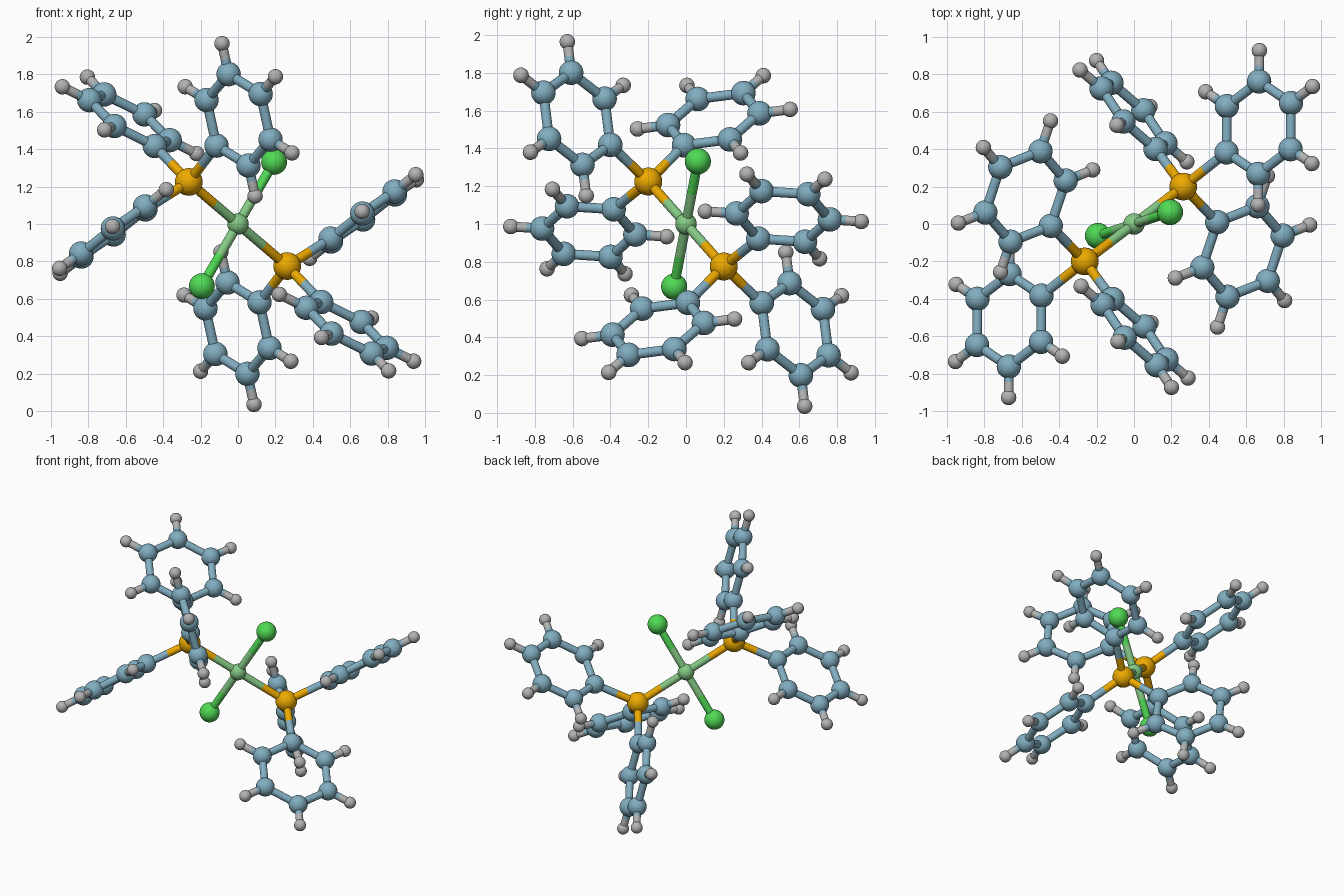
import bpy, bmesh
from mathutils import Vector, Matrix

if "Cube" in bpy.data.objects:
    bpy.data.objects.remove(bpy.data.objects["Cube"])

CENTRE = Vector((0, 0, 1))
BOND_R = 0.026
COLOURS = {
    "carbon": (0.22, 0.42, 0.53, 1),
    "hydrogen": (0.45, 0.45, 0.45, 1),
    "phosphorus": (0.85, 0.40, 0.0, 1),
    "chlorine": (0.08, 0.70, 0.09, 1),
    "nickel": (0.24, 0.60, 0.24, 1),
}
RADII = {"carbon": 0.065, "hydrogen": 0.041, "phosphorus": 0.074,
         "chlorine": 0.069, "nickel": 0.057}

materials = {}
for element, colour in COLOURS.items():
    materials[element] = bpy.data.materials.new(element)
    materials[element].diffuse_color = colour

parts = {}


def part(group, element):
    """Mesh under construction for one element of one group."""
    key = (group, element)
    if key not in parts:
        parts[key] = bmesh.new()
    return parts[key]


def atom(group, element, pos):
    bmesh.ops.create_uvsphere(part(group, element), u_segments=32, v_segments=16,
                              radius=RADII[element], matrix=Matrix.Translation(pos))


def stick(group, element, a, b):
    d = b - a
    m = Matrix.Translation((a + b) / 2) @ d.to_track_quat('Z', 'Y').to_matrix().to_4x4()
    bmesh.ops.create_cone(part(group, element), cap_ends=True, segments=24,
                          radius1=BOND_R, radius2=BOND_R, depth=d.length, matrix=m)


def bond(group, e1, a, e2, b):
    """Two-tone bond, each half in the colour of its own atom."""
    mid = (a + b) / 2
    if e1 == e2:
        stick(group, e1, a, b)
    else:
        stick(group, e1, a, mid)
        stick(group, e2, mid, b)


def ring(group, p, centre, first, second):
    """Six-carbon ring; first points to the carbon attached to p."""
    dirs = [first, second, second - first, -first, -second, first - second]
    carbons = [centre + d for d in dirs]
    for i, c in enumerate(carbons):
        atom(group, "carbon", c)
        bond(group, "carbon", c, "carbon", carbons[(i + 1) % 6])
        if i:
            h = centre + dirs[i] * 1.67
            atom(group, "hydrogen", h)
            bond(group, "carbon", c, "hydrogen", h)
    bond(group, "phosphorus", p, "carbon", carbons[0])


# Positions relative to the central atom
PHOS = Vector((-0.263, -0.20, 0.225))
CHLOR = Vector((0.193, 0.063, 0.332))
RINGS = [  # name, centre, direction to first carbon, direction to second carbon
    ("upper_ring", (0.003, -0.578, 0.557), (-0.118, 0.177, -0.138), (-0.171, 0.147, 0.106)),
    ("back_ring", (-0.58, 0.147, 0.555), (0.135, -0.157, -0.138), (0.215, 0.085, -0.107)),
    ("outer_ring", (-0.667, -0.515, -0.04), (0.172, 0.132, 0.118), (0.170, -0.115, 0.134)),
]

# Central atom, then both halves by point inversion
atom("centre", "nickel", CENTRE)
for side, s in (("left", 1), ("right", -1)):
    p = CENTRE + PHOS * s
    cl = CENTRE + CHLOR * s
    atom(side, "phosphorus", p)
    atom(side, "chlorine", cl)
    bond(side, "nickel", CENTRE, "phosphorus", p)
    bond(side, "nickel", CENTRE, "chlorine", cl)
    for name, c, u, v in RINGS:
        ring(f"{side}_{name}", p, CENTRE + Vector(c) * s, Vector(u) * s, Vector(v) * s)

# Turn each group into an object
for (group, element), bm in parts.items():
    name = f"{group}_{element}"
    mesh = bpy.data.meshes.new(name)
    bm.to_mesh(mesh)
    bm.free()
    mesh.materials.append(materials[element])
    obj = bpy.data.objects.new(name, mesh)
    bpy.context.collection.objects.link(obj)
    bpy.ops.object.select_all(action='DESELECT')
    obj.select_set(True)
    bpy.context.view_layer.objects.active = obj
    bpy.ops.object.shade_smooth_by_angle()

for m in bpy.data.materials:
    if m.users and not m.is_grease_pencil:
        m.use_nodes = True
        m.node_tree.nodes["Principled BSDF"].inputs["Base Color"].default_value = m.diffuse_color
